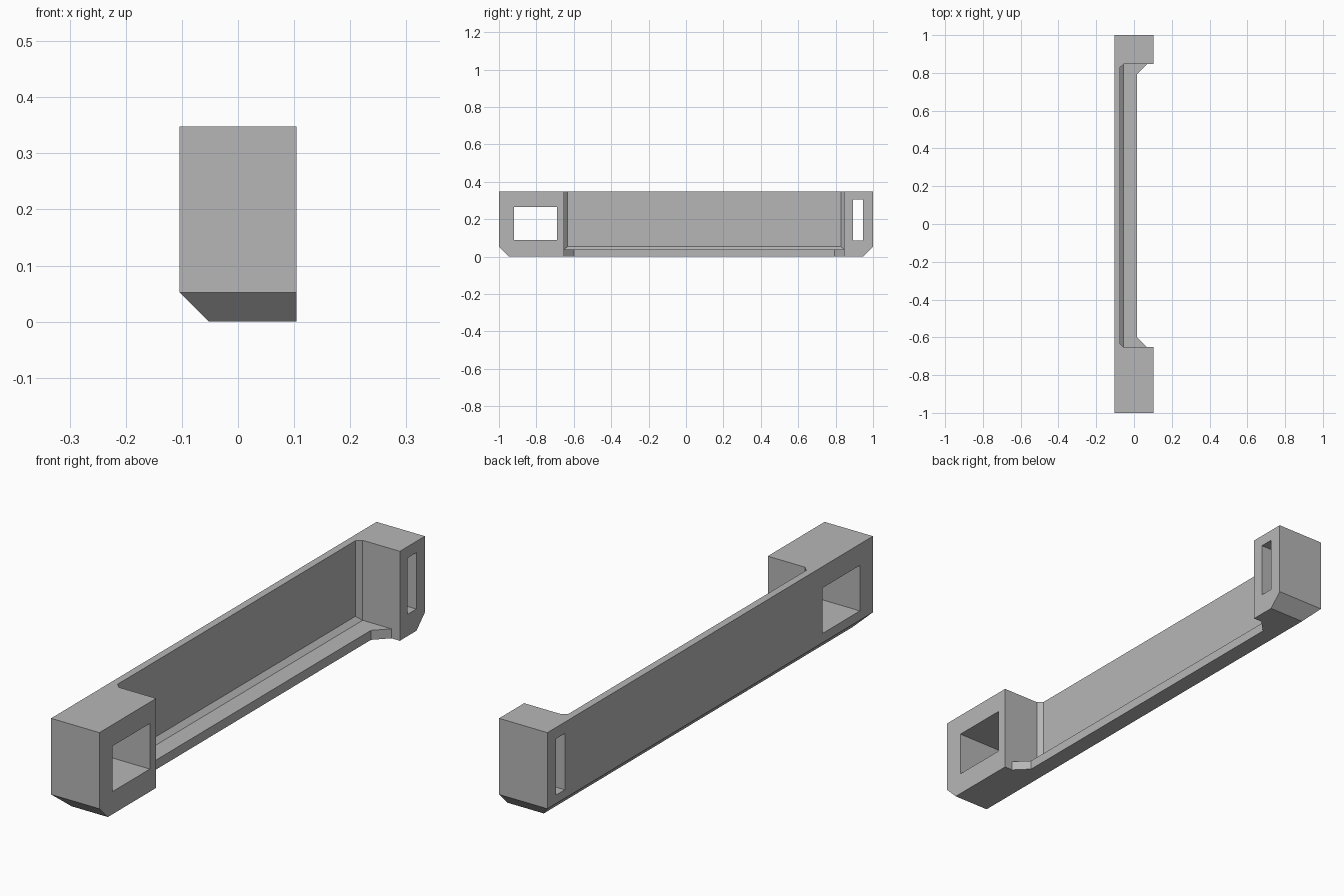
import bpy
import bmesh
from itertools import product

cube = bpy.data.objects.get("Cube")
if cube:
    bpy.data.objects.remove(cube, do_unlink=True)

X, Y, H = 0.104, 1.0, 0.348        # half width, half length, height
CH = 0.052                         # lower outside chamfer
Y0, Y1 = -0.651, 0.846             # ends of the recess
WALL, FILLET, CORNER = -0.075, -0.056, 0.018
FLOOR, FLOOR_EDGE, FLARE = 0.037, 0.016, 0.052
FAR, ABOVE = 0.3, 0.5              # cutter overshoot

grey = bpy.data.materials.new("plain grey")
grey.use_nodes = True
grey.diffuse_color = (0.47, 0.47, 0.47, 1)
grey.node_tree.nodes["Principled BSDF"].inputs["Base Color"].default_value = grey.diffuse_color


def hull(name, points):
    """Convex solid around the given points."""
    bm = bmesh.new()
    for p in points:
        bm.verts.new(p)
    bmesh.ops.convex_hull(bm, input=bm.verts)
    bmesh.ops.dissolve_limit(bm, angle_limit=0.001, verts=bm.verts, edges=bm.edges)
    bmesh.ops.recalc_face_normals(bm, faces=bm.faces)
    mesh = bpy.data.meshes.new(name)
    bm.to_mesh(mesh)
    bm.free()
    mesh.materials.append(grey)
    obj = bpy.data.objects.new(name, mesh)
    bpy.context.collection.objects.link(obj)
    return obj


def box(xs, ys, zs):
    return list(product(xs, ys, zs))


# Outer bar, chamfered below on both ends and along the back of the wall
body = hull("handle_body",
            box((-X, X), (-Y, Y), (CH, H)) +
            box((CH - X, X), (CH - Y, Y - CH), (0,)))

# Recess with chamfered vertical corners and a sloped strip at the wall foot
recess = hull("recess_cutter",
              box((FILLET, FAR), (Y0, Y1), (FLOOR, ABOVE)) +
              box((WALL,), (Y0 + CORNER, Y1 - CORNER), (FLOOR + 0.017, ABOVE)))

# Front edge of the floor, flaring out towards the end blocks
edge = hull("floor_edge_cutter",
            box((FLOOR_EDGE,), (Y0 + FLARE, Y1 - FLARE), (-FAR, ABOVE)) +
            box((FLOOR_EDGE + FLARE, FAR), (Y0, Y1), (-FAR, ABOVE)))

# Openings through the end blocks
window = hull("window_cutter", box((-FAR, FAR), (-0.92, -0.69), (0.088, 0.265)))
slot = hull("slot_cutter", box((-FAR, FAR), (0.893, 0.947), (0.085, 0.304)))

for cutter in (recess, edge, window, slot):
    cutter.hide_render = True
    mod = body.modifiers.new(cutter.name, 'BOOLEAN')
    mod.operation = 'DIFFERENCE'
    mod.solver = 'EXACT'
    mod.object = cutter

# Bake the cuts and discard the cutters
bpy.context.view_layer.update()
result = bpy.data.meshes.new_from_object(
    body.evaluated_get(bpy.context.evaluated_depsgraph_get()))
body.modifiers.clear()
body.data = result
for cutter in (recess, edge, window, slot):
    bpy.data.objects.remove(cutter, do_unlink=True)
